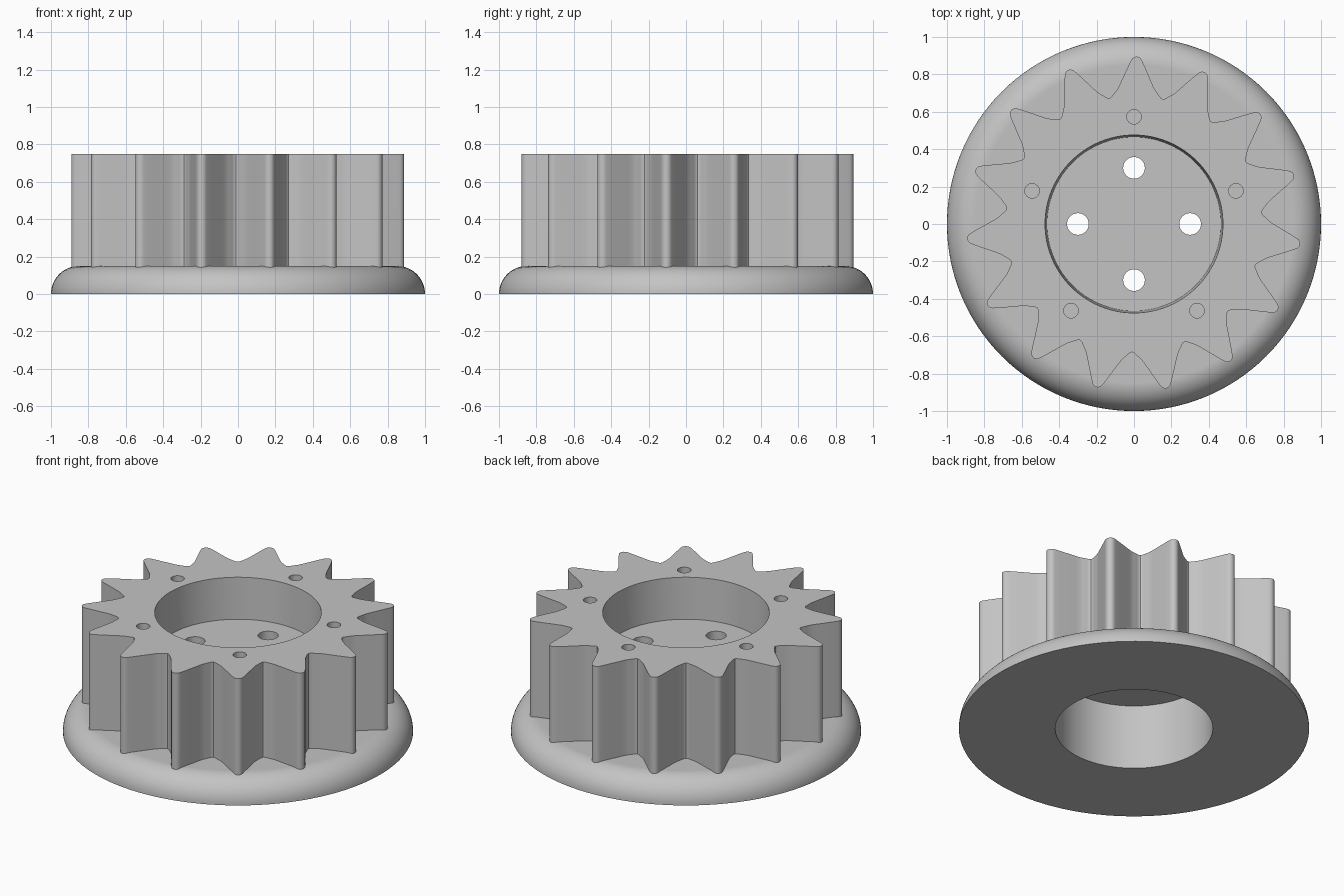
import bpy, bmesh
from math import sin, cos, pi, radians
from mathutils import Vector

cube = bpy.data.objects.get("Cube")
if cube:
    bpy.data.objects.remove(cube, do_unlink=True)

grey = bpy.data.materials.new("plain grey")
grey.use_nodes = True
grey.diffuse_color = (0.55, 0.55, 0.55, 1)
grey.node_tree.nodes["Principled BSDF"].inputs["Base Color"].default_value = (0.55, 0.55, 0.55, 1)


def make_object(name, bm):
    bmesh.ops.recalc_face_normals(bm, faces=bm.faces)
    mesh = bpy.data.meshes.new(name)
    bm.to_mesh(mesh)
    bm.free()
    mesh.materials.append(grey)
    obj = bpy.data.objects.new(name, mesh)
    bpy.context.collection.objects.link(obj)
    return obj


def loft(name, rings):
    """Closed solid through equal-length rings of points, stacked bottom to top."""
    bm = bmesh.new()
    loops = [[bm.verts.new(p) for p in ring] for ring in rings]
    for low, high in zip(loops, loops[1:]):
        for i in range(len(low)):
            j = (i + 1) % len(low)
            bm.faces.new((low[i], low[j], high[j], high[i]))
    bm.faces.new(loops[0])
    bm.faces.new(loops[-1])
    return make_object(name, bm)


def circle(r, z, n, x=0, y=0):
    return [(x + r * cos(2 * pi * i / n), y + r * sin(2 * pi * i / n), z) for i in range(n)]


def cylinder(name, r_low, r_high, z_low, z_high, n=96, x=0, y=0):
    return loft(name, [circle(r_low, z_low, n, x, y), circle(r_high, z_high, n, x, y)])


def combine(target, other, operation):
    mod = target.modifiers.new("combine", 'BOOLEAN')
    mod.operation = operation
    mod.solver = 'EXACT'
    mod.object = other
    bpy.context.view_layer.objects.active = target
    bpy.ops.object.modifier_apply(modifier=mod.name)
    bpy.data.objects.remove(other, do_unlink=True)


def smooth_closed(points, steps):
    """Catmull-Rom curve through a closed list of points."""
    out, n = [], len(points)
    for i in range(n):
        a, b, c, d = (points[(i + k) % n] for k in (-1, 0, 1, 2))
        for s in range(steps):
            t = s / steps
            out.append(0.5 * (2 * b + (c - a) * t + (2 * a - 5 * b + 4 * c - d) * t * t
                              + (3 * b - a - 3 * c + d) * t ** 3))
    return out


# Rounded flange
FLANGE_H = 0.15
arc = [i * pi / 2 / 16 for i in range(17)]
sprocket = loft("sprocket_hub", [circle(0.85 + FLANGE_H * cos(a), FLANGE_H * sin(a), 128)
                                 for a in arc])

# Toothed drum: half a tooth as (radius, half width), mirrored and repeated
TEETH = 15
half = [(0.895, 0), (0.887, 0.02), (0.86, 0.036), (0.785, 0.07), (0.73, 0.095), (0.70, 0.115)]
tooth = [(r, w) for r, w in reversed(half)] + [(r, -w) for r, w in half[1:]]
outline = []
for k in range(TEETH):
    angle = radians(89.1) - 2 * pi * k / TEETH
    along = Vector((cos(angle), sin(angle)))
    across = Vector((-sin(angle), cos(angle)))
    outline += [along * r + across * w for r, w in tooth]
    valley = angle - pi / TEETH
    outline.append(Vector((cos(valley), sin(valley))) * 0.685)
outline = smooth_closed(outline, 4)
drum = loft("toothed_drum", [[(p.x, p.y, z) for p in outline] for z in (0.07, 0.75)])
combine(sprocket, drum, 'UNION')

# Recess above and bore below, leaving a thin web
combine(sprocket, cylinder("upper_recess", 0.465, 0.476, 0.49, 0.76), 'DIFFERENCE')
combine(sprocket, cylinder("lower_bore", 0.45, 0.45, -0.1, 0.41), 'DIFFERENCE')

# Four through holes in the web
for k in range(4):
    a = k * pi / 2
    hole = cylinder("web_hole", 0.058, 0.058, 0.35, 0.6, 32, 0.3 * cos(a), 0.3 * sin(a))
    combine(sprocket, hole, 'DIFFERENCE')

# Five blind holes in the rim
for k in range(5):
    a = pi / 2 + k * 2 * pi / 5
    hole = cylinder("rim_hole", 0.039, 0.039, 0.4, 0.8, 24, 0.573 * cos(a), 0.573 * sin(a))
    combine(sprocket, hole, 'DIFFERENCE')

# Smooth curved walls, crisp edges
bpy.ops.object.select_all(action='DESELECT')
sprocket.select_set(True)
bpy.context.view_layer.objects.active = sprocket
bpy.ops.object.shade_smooth_by_angle(angle=radians(30))
weighted = sprocket.modifiers.new("even_shading", 'WEIGHTED_NORMAL')
weighted.keep_sharp = True
